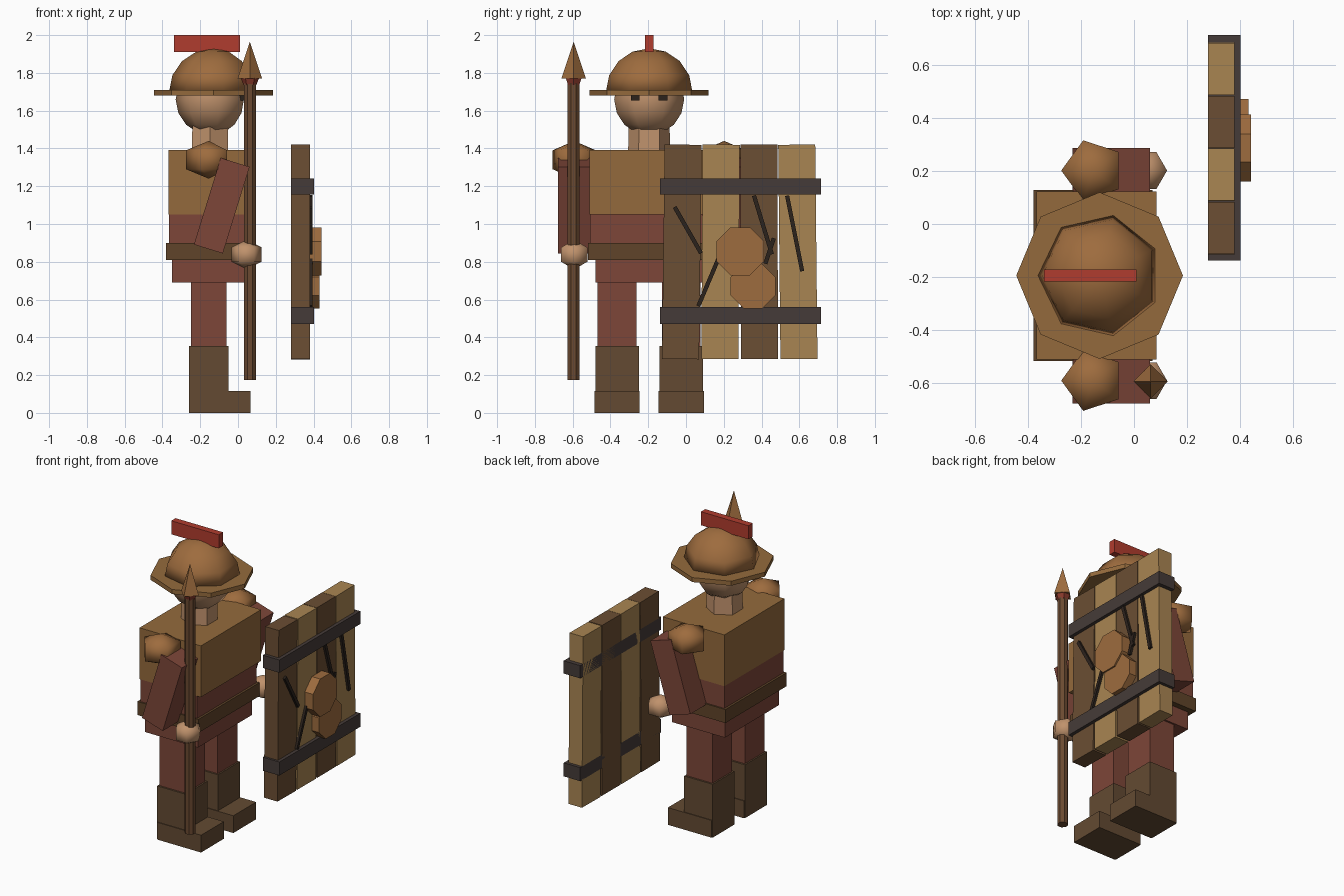
import bpy
from math import cos, sin, pi, radians, atan2, hypot

if "Cube" in bpy.data.objects:
    bpy.data.objects.remove(bpy.data.objects["Cube"])

MATS = {}
CY = -0.195  # y of the figure's mirror plane


def mat(hexcol):
    if hexcol not in MATS:
        m = bpy.data.materials.new("paint_" + hexcol)
        c = [int(hexcol[i:i + 2], 16) / 255 for i in (0, 2, 4)]
        m.diffuse_color = [((v + 0.055) / 1.055) ** 2.4 for v in c] + [1]
        m.use_nodes = True
        m.node_tree.nodes["Principled BSDF"].inputs["Base Color"].default_value = m.diffuse_color
        MATS[hexcol] = m
    return MATS[hexcol]


def mesh(name, verts, faces, color, loc=(0, 0, 0), rot=(0, 0, 0), smooth=False):
    me = bpy.data.meshes.new(name)
    me.from_pydata(verts, [], faces)
    me.materials.append(mat(color))
    for p in me.polygons:
        p.use_smooth = smooth
    ob = bpy.data.objects.new(name, me)
    ob.location, ob.rotation_euler = loc, rot
    bpy.context.collection.objects.link(ob)
    return ob


def box(name, x, y, z, color, rot=(0, 0, 0)):
    """Box from (min, max) ranges, turned about its own centre."""
    c = [(a + b) / 2 for a, b in (x, y, z)]
    h = [(b - a) / 2 for a, b in (x, y, z)]
    v = [(i * h[0], j * h[1], k * h[2]) for i in (-1, 1) for j in (-1, 1) for k in (-1, 1)]
    f = [(0, 1, 3, 2), (4, 6, 7, 5), (0, 4, 5, 1), (2, 3, 7, 6), (0, 2, 6, 4), (1, 5, 7, 3)]
    return mesh(name, v, f, color, c, rot)


def lathe(name, rings, n, color, loc, phase=0, rot=(0, 0, 0), smooth=False):
    """Stack of n-sided rings (radius, z) from bottom to top; radius 0 is a point."""
    v, rows, f = [], [], []
    for r, z in rings:
        k = n if r > 0 else 1
        rows.append([len(v) + i for i in range(k)])
        v += [(r * cos(phase + 2 * pi * i / n), r * sin(phase + 2 * pi * i / n), z) for i in range(k)]
    for a, b in zip(rows, rows[1:]):
        for i in range(n):
            j = (i + 1) % n
            if len(a) == 1:
                f.append((a[0], b[j], b[i]))
            elif len(b) == 1:
                f.append((a[i], a[j], b[0]))
            else:
                f.append((a[i], a[j], b[j], b[i]))
    if len(rows[0]) > 1:
        f.append(rows[0][::-1])
    if len(rows[-1]) > 1:
        f.append(rows[-1])
    return mesh(name, v, f, color, loc, rot, smooth)


def ball_rings(r, rz, steps, start=-90):
    out = []
    for i in range(steps + 1):
        a = radians(start + (90 - start) * i / steps)
        out.append((r * cos(a) if abs(cos(a)) > 1e-6 else 0, rz * sin(a)))
    return out


RED, PLATE, BRONZE, BOOT = "7d4638", "946a3c", "9e6c3e", "634a32"
SKIN, WOOD, IRON, DARK = "c0926c", "6b4a31", "453b38", "2b221c"

# Torso, chest plate, belt, hips
box("tunic", (-0.365, 0.055), (-0.508, 0.118), (0.88, 1.388), RED)
box("chest_plate", (-0.368, 0.085), (-0.512, 0.122), (1.05, 1.392), PLATE)
box("belt", (-0.38, 0.07), (-0.518, 0.128), (0.81, 0.90), "604429")
box("hips", (-0.35, 0.04), (-0.48, 0.09), (0.69, 0.82), RED)

# Paired limbs
for side, s in (("right", -1), ("left", 1)):
    y = CY + s * 0.17
    box(side + "_leg", (-0.25, -0.06), (y - 0.103, y + 0.103), (0.34, 0.70), RED)
    box(side + "_boot", (-0.26, -0.05), (y - 0.115, y + 0.115), (0.0, 0.355), BOOT)
    box(side + "_boot_toe", (-0.255, 0.067), (y - 0.12, y + 0.12), (0.0, 0.115), BOOT)
    y = CY + s * 0.397
    box(side + "_arm", (-0.166, -0.006), (y - 0.086, y + 0.086), (0.857, 1.337), RED,
        (0, radians(17.2), 0))
    lathe(side + "_shoulder_guard", [(0, -0.1), (0.12, -0.05), (0.12, 0.05), (0, 0.1)], 5,
          BRONZE, (-0.155, y, 1.34), pi, smooth=True)
    lathe(side + "_hand", [(0, -0.078), (0.08, -0.038), (0.08, 0.038), (0, 0.078)], 6,
          SKIN, (0.045, y, 0.838), smooth=True)

# Head and neck
lathe("neck", [(0.112, 1.36), (0.108, 1.52)], 6, SKIN, (-0.148, CY, 0), pi / 2)
lathe("head", ball_rings(0.19, 0.19, 8), 7, SKIN, (-0.14, CY, 1.66), pi, smooth=True)
for i, s in enumerate((-1, 1)):
    y = CY + s * 0.073
    box("eye_%d" % i, (-0.01, 0.042), (y - 0.023, y + 0.023), (1.655, 1.685), DARK)

# Helmet
lathe("helmet_dome", ball_rings(0.235, 0.23, 4, 0), 7, BRONZE, (-0.13, CY, 1.70), pi, smooth=True)
lathe("helmet_brim", [(0.315, 1.68), (0.315, 1.71)], 8, PLATE, (-0.13, CY, 0))
box("helmet_crest", (-0.34, 0.01), (-0.217, -0.172), (1.91, 2.0), "b03c2e")

# Spear
spear = (0.063, -0.595, 0)
lathe("spear_shaft", [(0.034, 0.175), (0.034, 1.77)], 8, WOOD, spear, pi / 8)
lathe("spear_binding", [(0.034, 1.735), (0.048, 1.772)], 6, "8a3a2c", spear)
lathe("spear_tip", [(0.065, 1.77), (0, 1.965)], 4, BRONZE, spear)

# Shield planks
tilts = (-0.7, -0.4, 0.2, 0.6)
for i, tilt in enumerate(tilts):
    y = -0.022 + i * 0.2047
    box("shield_plank_%d" % i, (0.28, 0.38), (y - 0.098, y + 0.098), (0.285, 1.42),
        ("6b4e33", "a98552")[i % 2], (radians(tilt), 0, 0))

# Shield iron bands
for name, z in (("upper", (1.155, 1.24)), ("lower", (0.47, 0.56))):
    box(name + "_shield_band", (0.28, 0.402), (-0.138, 0.714), z, IRON)

# Cuts across the shield face, given as (y, z) end points
cuts = [(-0.06, 1.09, 0.08, 0.845), (0.36, 1.15, 0.455, 0.84), (0.535, 1.15, 0.615, 0.75),
        (0.065, 0.565, 0.19, 0.86), (0.465, 0.925, 0.42, 0.79)]
for i, (y0, z0, y1, z1) in enumerate(cuts):
    h, yc, zc = hypot(y1 - y0, z1 - z0) / 2, (y0 + y1) / 2, (z0 + z1) / 2
    box("shield_cut_%d" % i, (0.37, 0.395), (yc - 0.011, yc + 0.011), (zc - h, zc + h), DARK,
        (-atan2(y1 - y0, z1 - z0), 0, 0))

# Overlapping shield patches
for name, y, z, r, x in (("upper", 0.287, 0.855, 0.137, 0.442), ("lower", 0.355, 0.67, 0.128, 0.432)):
    lathe(name + "_shield_patch", [(r, -0.065), (r, 0)], 8, BRONZE, (x, y, z), pi / 8,
          (0, pi / 2, 0))
